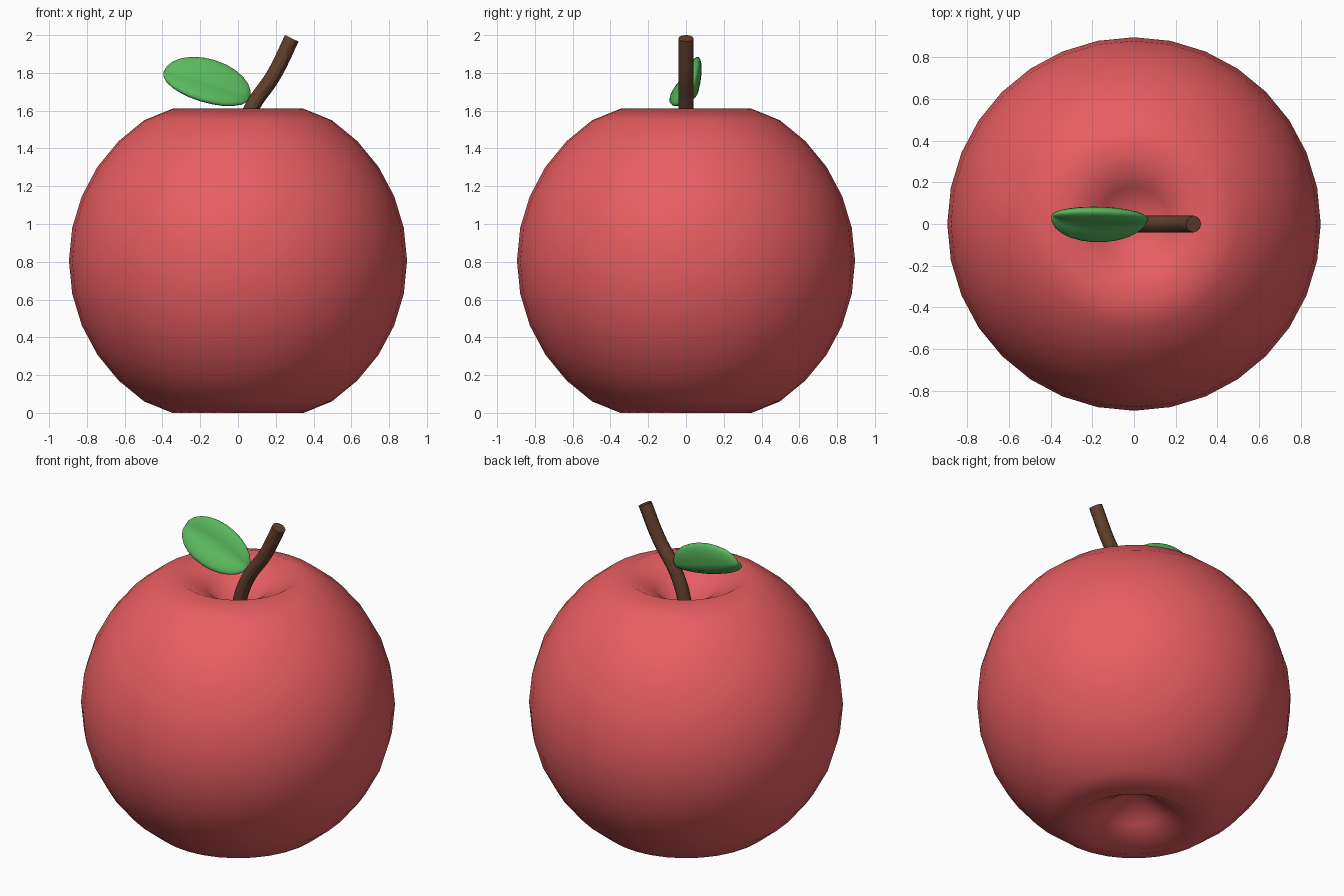
import bpy
from mathutils import Vector, Matrix

if "Cube" in bpy.data.objects:
    bpy.data.objects.remove(bpy.data.objects["Cube"])


def paint(obj, name, rgb):
    mat = bpy.data.materials.new(name)
    mat.diffuse_color = (*rgb, 1)
    mat.use_nodes = True
    mat.node_tree.nodes["Principled BSDF"].inputs["Base Color"].default_value = mat.diffuse_color
    obj.data.materials.append(mat)


def smooth_sphere(name, segments, rings):
    bpy.ops.mesh.primitive_uv_sphere_add(segments=segments, ring_count=rings, radius=1)
    obj = bpy.context.object
    obj.name = name
    bpy.ops.object.shade_smooth()
    return obj


# Apple body: sphere with the poles pressed in; dent depth per ring from the pole
R, MID = 0.895, 0.805
apple = smooth_sphere("apple_body", 32, 16)
dents = [(0.05, 0.33, 0.33), (0.25, 0.16, 0.17), (0.42, 0.02, 0.02)]
for v in apple.data.vertices:
    r = v.co.xy.length
    top = v.co.z > 0
    v.co *= R
    for limit, top_dent, bottom_dent in dents:
        if r < limit:
            v.co.z += -top_dent if top else bottom_dent
            break
    v.co.z += MID
paint(apple, "apple_red", (0.8, 0.11, 0.12))

# Stem: bent round rod rising out of the top dent
curve = bpy.data.curves.new("stem", 'CURVE')
curve.dimensions = '3D'
curve.bevel_depth = 0.04
curve.bevel_resolution = 4
curve.use_fill_caps = True
path = [(0, 1.3), (0.012, 1.45), (0.07, 1.61), (0.19, 1.79), (0.285, 1.983)]
spline = curve.splines.new('BEZIER')
spline.bezier_points.add(len(path) - 1)
for p, (x, z) in zip(spline.bezier_points, path):
    p.co = (x, 0, z)
    p.handle_left_type = p.handle_right_type = 'AUTO'
stem = bpy.data.objects.new("stem", curve)
bpy.context.collection.objects.link(stem)
bpy.context.view_layer.objects.active = stem
bpy.ops.object.select_all(action='DESELECT')
stem.select_set(True)
bpy.ops.object.convert(target='MESH')
stem = bpy.context.object
bpy.ops.object.shade_smooth_by_angle()
paint(stem, "stem_brown", (0.12, 0.05, 0.025))

# Leaf: flattened ellipsoid, folded along its midrib and tilted
leaf = smooth_sphere("leaf", 24, 12)
for v in leaf.data.vertices:
    x, y, z = v.co
    v.co = (0.135 * x, 0.045 * y + 0.045 * abs(x), 0.24 * z)
length = Vector((-0.955, 0.05, 0.29)).normalized()
normal = Vector((0.2, -0.83, 0.5))
normal = (normal - length * normal.dot(length)).normalized()
width = normal.cross(length)
turn = Matrix((width, normal, length)).transposed().to_4x4()
leaf.data.transform(Matrix.Translation((-0.165, 0.03, 1.735)) @ turn)
paint(leaf, "leaf_green", (0.1, 0.48, 0.11))
